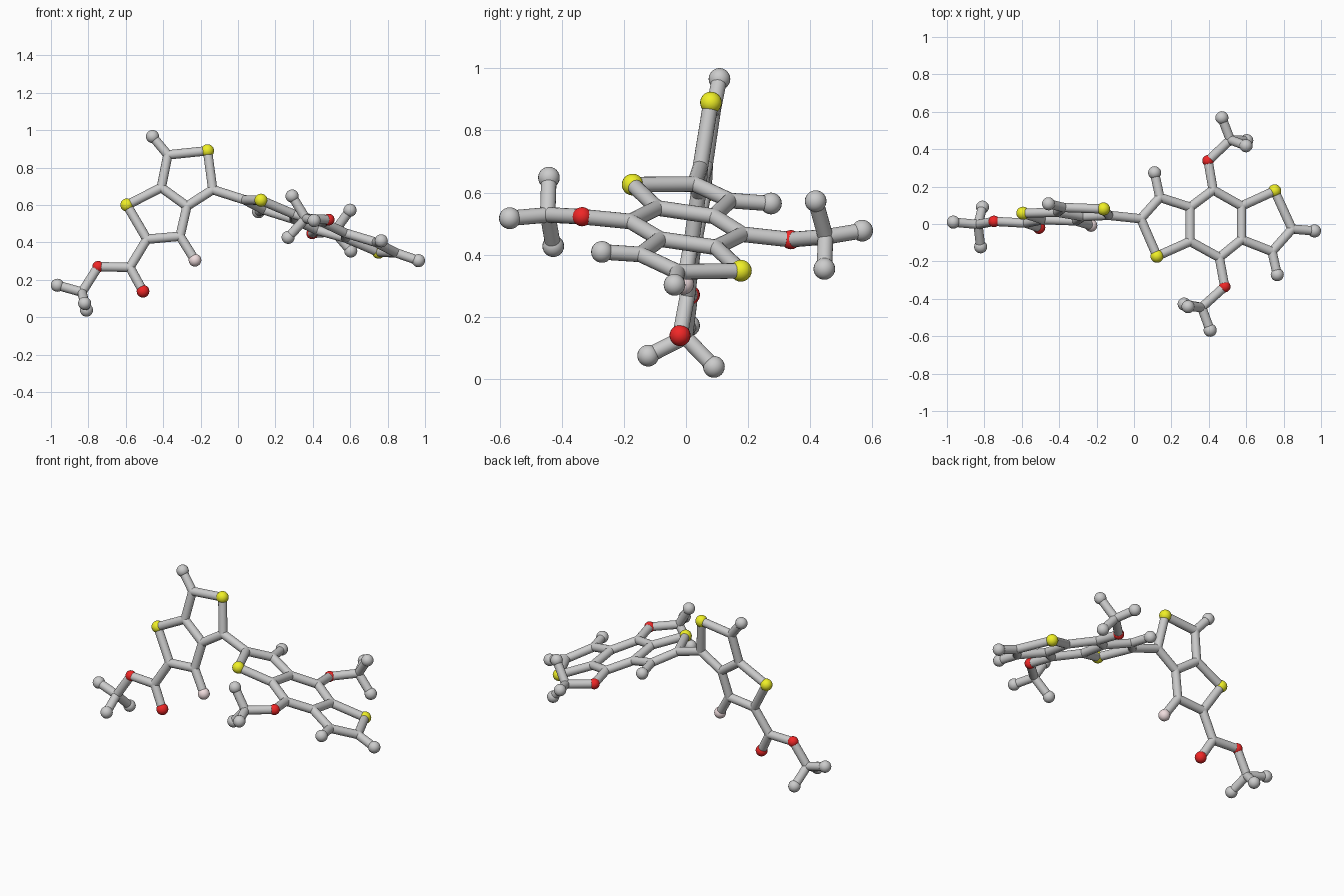
import bpy
from mathutils import Vector

if "Cube" in bpy.data.objects:
    bpy.data.objects.remove(bpy.data.objects["Cube"])

BOND_R, END_R = 0.025, 0.035


def left_plane(x, z):
    """Point on the upright fused ring plane."""
    return (x, -0.068 - 0.053 * x + 0.157 * z, z)


def right_plane(x, y):
    """Point on the tilted lying ring plane."""
    return (x, y, 0.486 - 0.36 * (x - 0.439) - 0.147 * (y - 0.003))


def material(name, rgb):
    m = bpy.data.materials.new(name)
    m.diffuse_color = (*rgb, 1)
    m.use_nodes = True
    m.node_tree.nodes["Principled BSDF"].inputs["Base Color"].default_value = m.diffuse_color
    return m


YELLOW = material("yellow", (0.87, 0.87, 0.02))
RED = material("red", (0.87, 0.02, 0.02))
PINK = material("pink", (0.87, 0.72, 0.73))

atoms = {}
# Upright two-ring group with its ester tail
for k, x, z in [("c1", -.375, .868), ("s1", -.163, .89), ("c2", -.135, .682), ("c3", -.273, .594),
                ("c4", -.41, .693), ("s2", -.594, .6), ("c5", -.487, .417), ("c6", -.31, .433),
                ("f1", -.23, .305), ("c7", -.578, .267), ("o1", -.508, .139), ("o2", -.748, .27),
                ("c8", -.834, .134), ("h1", -.457, .966), ("h2", -.966, .171)]:
    atoms[k] = left_plane(x, z)
atoms["h3"] = (-.82, -.122, .074)
atoms["h4"] = (-.81, .09, .038)

# Lying three-ring group
for k, x, y in [("d1", .036, .028), ("s3", .123, -.172), ("d2", .138, .142), ("d3", .3, .09),
                ("d4", .3, -.093), ("d5", .423, .182), ("d6", .575, .096), ("d7", .575, -.083),
                ("d8", .456, -.179), ("d9", .845, -.027), ("s4", .752, .177), ("d10", .738, -.147),
                ("h5", .11, .274), ("h6", .766, -.271), ("h7", .965, -.037)]:
    atoms[k] = right_plane(x, y)

# Side arms of the lying group
atoms.update({
    "o3": (.485, -.335, .522), "d11": (.362, -.446, .528), "o4": (.396, .338, .448), "d12": (.515, .45, .457),
    "h8": (.289, -.442, .648), "h9": (.407, -.568, .517), "h10": (.268, -.428, .427),
    "h11": (.599, .418, .572), "h12": (.47, .568, .477), "h13": (.603, .446, .354)})

bonds = """c1-s1 s1-c2 c2-c3 c3-c4 c4-c1 c4-s2 s2-c5 c5-c6 c6-c3 c6-f1 c5-c7 c7-o1 c7-o2 o2-c8
c8-h2 c8-h3 c8-h4 c1-h1 c2-d1 d1-d2 d2-d3 d1-s3 s3-d4 d3-d4 d4-d8 d8-d7 d7-d6 d6-d5 d5-d3
d7-d10 d10-d9 d9-s4 s4-d6 d2-h5 d10-h6 d9-h7 d8-o3 o3-d11 d5-o4 o4-d12
d11-h8 d11-h9 d11-h10 d12-h11 d12-h12 d12-h13""".split()

# Balls: large coloured or end balls, small grey joints
KINDS = {"s": ("sulfur_ball", .035, YELLOW), "o": ("oxygen_ball", .031, RED),
         "f": ("fluorine_ball", .034, PINK), "h": ("end_ball", END_R, None),
         "c": ("joint", BOND_R, None), "d": ("joint", BOND_R, None)}
for key, pos in atoms.items():
    name, r, mat = KINDS[key[0]]
    if key == "o1":
        r = .034
    bpy.ops.mesh.primitive_uv_sphere_add(segments=20, ring_count=12, radius=r, location=pos)
    ob = bpy.context.object
    ob.name = name
    if mat:
        ob.data.materials.append(mat)
    bpy.ops.object.shade_smooth()

# Rods between the balls
for b in bonds:
    p, q = (Vector(atoms[k]) for k in b.split("-"))
    bpy.ops.mesh.primitive_cylinder_add(vertices=18, radius=BOND_R, depth=(q - p).length,
                                        end_fill_type='NOTHING', location=(p + q) / 2)
    ob = bpy.context.object
    ob.name = "bond_rod"
    ob.rotation_euler = (q - p).to_track_quat('Z', 'Y').to_euler()
    bpy.ops.object.shade_smooth()
